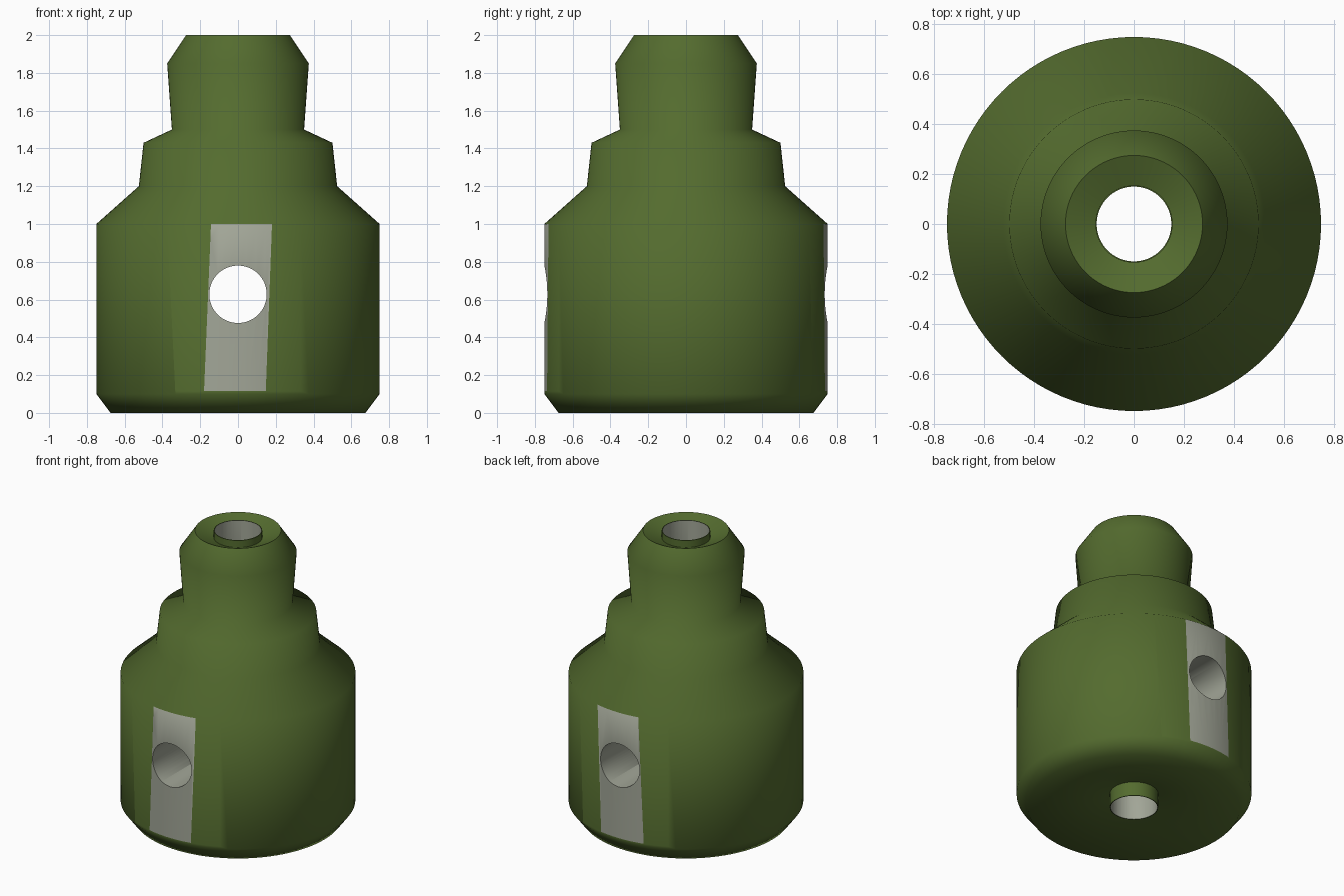
import bpy, bmesh, math
from mathutils import Vector, Matrix

cube = bpy.data.objects.get("Cube")
if cube:
    bpy.data.objects.remove(cube, do_unlink=True)


def make_material(name, rgb):
    mat = bpy.data.materials.new(name)
    mat.use_nodes = True
    mat.diffuse_color = (*rgb, 1)
    mat.node_tree.nodes["Principled BSDF"].inputs["Base Color"].default_value = (*rgb, 1)
    return mat


MATERIALS = [make_material("olive green", (0.088, 0.148, 0.028)),
             make_material("pale grey", (0.36, 0.38, 0.31))]


def make_object(name, bm):
    bmesh.ops.recalc_face_normals(bm, faces=bm.faces)
    mesh = bpy.data.meshes.new(name)
    bm.to_mesh(mesh)
    bm.free()
    for mat in MATERIALS:
        mesh.materials.append(mat)
    obj = bpy.data.objects.new(name, mesh)
    bpy.context.collection.objects.link(obj)
    return obj


# Turned body: stepped outside, dished ends, thin collar around the bore
PROFILE = [(0, 0), (0.155, 0), (0.155, 0.1), (0.675, 0), (0.75, 0.1), (0.75, 1),
           (0.525, 1.2), (0.5, 1.43), (0.35, 1.5), (0.375, 1.85), (0.275, 2),
           (0.155, 1.95), (0.155, 2), (0, 2)]
bm = bmesh.new()
verts = [bm.verts.new((r, 0, z)) for r, z in PROFILE]
edges = [bm.edges.new(pair) for pair in zip(verts, verts[1:])]
bmesh.ops.spin(bm, geom=verts + edges, cent=(0, 0, 0), axis=(0, 0, 1),
               angle=math.tau, steps=96, use_duplicate=False)
bmesh.ops.remove_doubles(bm, verts=bm.verts, dist=0.0005)


# Slanted grey strips on the front and back of the wall
def on_wall(face):
    c = face.calc_center_median()
    return 0.1 < c.z < 1 and abs(c.y) > 0.68 and c.xy.length > 0.7


STRIP_BOTTOM = 0.115
LEFT = Vector((-0.18, 0, 0.11)), Vector((-0.143, 0, 1))
RIGHT = Vector((0.147, 0, 0.11)), Vector((0.18, 0, 1))
planes = [(Vector((0, 0, STRIP_BOTTOM)), Vector((0, 0, 1)))]
for low, high in (LEFT, RIGHT):
    planes.append((low, (high - low).cross(Vector((0, 1, 0))).normalized()))
for point, normal in planes:
    wall = [f for f in bm.faces if on_wall(f)]
    geom = wall + list({e for f in wall for e in f.edges}) + list({v for f in wall for v in f.verts})
    bmesh.ops.bisect_plane(bm, geom=geom, plane_co=point, plane_no=normal, dist=0.0001)


def edge_x(line, z):
    low, high = line
    return low.lerp(high, (z - low.z) / (high.z - low.z)).x


for face in bm.faces:
    c = face.calc_center_median()
    if on_wall(face) and c.z > STRIP_BOTTOM and edge_x(LEFT, c.z) < c.x < edge_x(RIGHT, c.z):
        face.material_index = 1
body = make_object("body", bm)


# Grey-lined holes: vertical bore and front-to-back cross hole
def drill(name, radius, matrix):
    bm = bmesh.new()
    bmesh.ops.create_cone(bm, cap_ends=True, segments=64, radius1=radius,
                          radius2=radius, depth=3, matrix=matrix)
    for face in bm.faces:
        face.material_index = 1
    cutter = make_object(name, bm)
    cutter.hide_render = True
    mod = body.modifiers.new(name, "BOOLEAN")
    mod.operation = "DIFFERENCE"
    mod.solver = "EXACT"
    mod.object = cutter
    bpy.context.view_layer.objects.active = body
    bpy.ops.object.modifier_apply(modifier=name)
    bpy.data.objects.remove(cutter, do_unlink=True)


bpy.ops.object.select_all(action="DESELECT")
body.select_set(True)
drill("bore_cutter", 0.15, Matrix.Translation((0, 0, 1)))
drill("cross_hole_cutter", 0.152,
      Matrix.Translation((0, 0, 0.628)) @ Matrix.Rotation(math.pi / 2, 4, "X"))

body.select_set(True)
bpy.context.view_layer.objects.active = body
bpy.ops.object.shade_smooth_by_angle(angle=math.radians(75))
